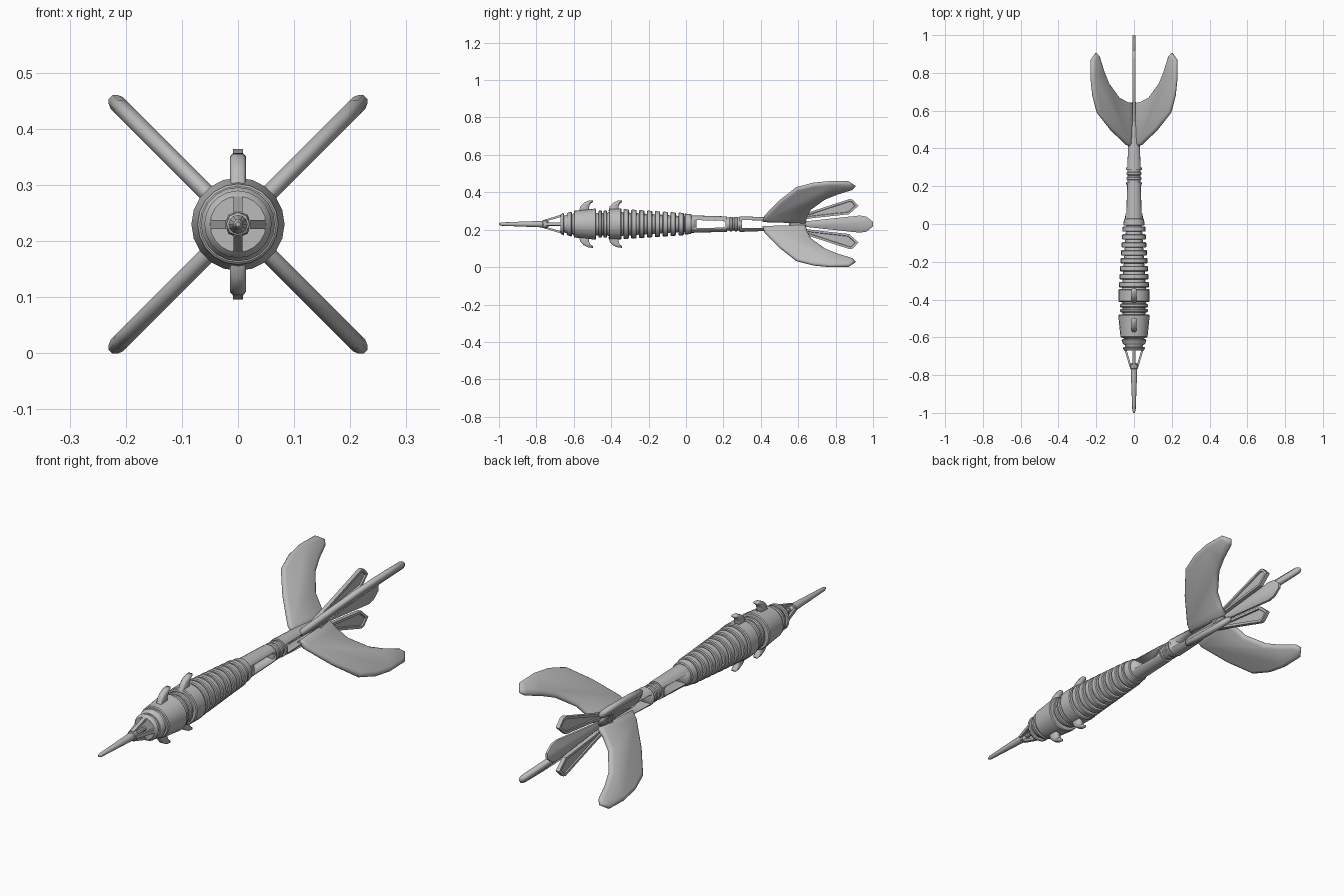
import bpy, bmesh, math
from mathutils import Matrix

AXIS_Z = 0.23
if "Cube" in bpy.data.objects:
    bpy.data.objects.remove(bpy.data.objects["Cube"], do_unlink=True)

grey = bpy.data.materials.new("plain grey")
grey.use_nodes = True
grey.diffuse_color = (0.5, 0.5, 0.5, 1)
grey.node_tree.nodes["Principled BSDF"].inputs["Base Color"].default_value = (0.5, 0.5, 0.5, 1)


def finish(name, bm, angle=0, smooth=35):
    """Turn a mesh built around the y axis into a placed, shaded object."""
    bmesh.ops.recalc_face_normals(bm, faces=bm.faces[:])
    bm.transform(Matrix.Translation((0, 0, AXIS_Z)) @ Matrix.Rotation(angle, 4, 'Y'))
    mesh = bpy.data.meshes.new(name)
    bm.to_mesh(mesh)
    bm.free()
    mesh.materials.append(grey)
    ob = bpy.data.objects.new(name, mesh)
    bpy.context.collection.objects.link(ob)
    bpy.ops.object.select_all(action='DESELECT')
    ob.select_set(True)
    bpy.context.view_layer.objects.active = ob
    bpy.ops.object.shade_smooth_by_angle(angle=math.radians(smooth))
    return ob


def lathe(name, profile, sides=20):
    """Closed solid of revolution from (y, radius) points."""
    bm = bmesh.new()
    rings = []
    for y, r in profile:
        rings.append([bm.verts.new((r * math.sin(a), y, r * math.cos(a)))
                      for a in (2 * math.pi * i / sides for i in range(sides))])
    for a, b in zip(rings, rings[1:]):
        for i in range(sides):
            j = (i + 1) % sides
            bm.faces.new((a[i], a[j], b[j], b[i]))
    bm.faces.new(rings[0])
    bm.faces.new(rings[-1])
    return finish(name, bm)


def plate(name, outline, thick, insets=(), angle=0, smooth=35):
    """Extrude a (y, radius) outline; insets are (width, depth) on both caps."""
    bm = bmesh.new()
    face = bm.faces.new([bm.verts.new((-thick / 2, y, r)) for y, r in outline])
    ext = bmesh.ops.extrude_face_region(bm, geom=[face])
    verts = [v for v in ext["geom"] if isinstance(v, bmesh.types.BMVert)]
    bmesh.ops.translate(bm, verts=verts, vec=(thick, 0, 0))
    bmesh.ops.recalc_face_normals(bm, faces=bm.faces[:])
    caps = [f for f in bm.faces if abs(f.normal.x) > 0.9]
    for width, depth in insets:
        for cap in caps:
            bmesh.ops.inset_region(bm, faces=[cap], thickness=width, depth=depth,
                                   use_even_offset=True)
    return finish(name, bm, angle, smooth)


def rib(y0, y1, r0, r1, core, c=0.004):
    """Profile points of one raised ring with softened edges."""
    return [(y0, core), (y0, r0 - c), (y0 + c, r0), (y1 - c, r1), (y1, r1 - c), (y1, core)]


# Needle point and its hub
lathe("needle_point", [(-1, 0.004), (-0.985, 0.009), (-0.78, 0.017), (-0.765, 0.017)], 12)
lathe("needle_hub", [(-0.77, 0.014), (-0.765, 0.021), (-0.745, 0.024), (-0.735, 0.014)], 8)
lathe("cage_core", [(-0.74, 0.009), (-0.64, 0.009)], 8)

# Open cage of four sloping struts
for i in range(4):
    plate(f"cage_strut_{i + 1}", [(-0.76, 0.012), (-0.76, 0.022), (-0.655, 0.054),
                                  (-0.655, 0.042)], 0.016, angle=i * math.pi / 2)

# Grip: nose rings, two barrels, then a run of tapering ribs
grip = rib(-0.67, -0.652, 0.054, 0.06, 0.045)
grip += rib(-0.637, -0.61, 0.06, 0.066, 0.05)
grip += rib(-0.6, -0.48, 0.072, 0.083, 0.06)
grip += rib(-0.468, -0.45, 0.073, 0.073, 0.06)
grip += rib(-0.442, -0.422, 0.073, 0.073, 0.06)
grip += rib(-0.412, -0.345, 0.082, 0.083, 0.065)
for i in range(8):
    y, r = -0.335 + i * 0.042, 0.08 - i * 0.0027
    grip += rib(y, y + 0.029, r, r - 0.001, r - 0.018)
grip += rib(-0.008, 0.03, 0.056, 0.053, 0.04)
lathe("ribbed_grip", grip)

# Backward-curving hooks above and below both barrels
for row, y in enumerate((-0.572, -0.415)):
    hook = [(0, 0.07), (0.008, 0.095), (0.025, 0.113), (0.05, 0.125), (0.074, 0.127),
            (0.074, 0.118), (0.06, 0.108), (0.053, 0.09), (0.055, 0.07)]
    for side in range(2):
        plate(f"hook_{row + 1}_{('top', 'bottom')[side]}", [(y + a, r) for a, r in hook],
              0.018, [(0.006, 0.005)], side * math.pi, 60)

# Shaft halves with slots cut through from side to side
front_shaft = lathe("front_shaft", [(0.02, 0.047), (0.22, 0.041)])
lathe("shaft_joint", [(0.21, 0.034)] + rib(0.232, 0.25, 0.039, 0.039, 0.034)
      + rib(0.258, 0.276, 0.039, 0.039, 0.034) + [(0.295, 0.034)])
rear_shaft = lathe("rear_shaft", [(0.285, 0.042), (0.42, 0.037), (0.56, 0.026),
                                  (0.62, 0.016), (0.66, 0.006)])
for shaft, y0, y1 in ((front_shaft, 0.055, 0.212), (rear_shaft, 0.3, 0.56)):
    cutter = plate("slot_cutter", [(y0, -0.021), (y0, 0.021), (y1 - 0.02, 0.019),
                                   (y1, 0.012), (y1, -0.012), (y1 - 0.02, -0.019)], 0.2)
    cutter.hide_render = True
    mod = shaft.modifiers.new("slot", 'BOOLEAN')
    mod.operation, mod.solver, mod.object = 'DIFFERENCE', 'EXACT', cutter
    bpy.context.view_layer.objects.active = shaft
    bpy.ops.object.modifier_apply(modifier=mod.name)
    bpy.data.objects.remove(cutter, do_unlink=True)

# Four swept diagonal fins, thicker in the middle
fin = [(0.41, 0.02), (0.42, 0.06), (0.5, 0.175), (0.59, 0.275), (0.68, 0.308), (0.77, 0.321),
       (0.87, 0.319), (0.905, 0.285), (0.888, 0.262), (0.81, 0.228), (0.743, 0.19),
       (0.668, 0.113), (0.645, 0.05), (0.64, 0.01)]
for i in range(4):
    plate(f"diagonal_fin_{i + 1}", fin, 0.01, [(0.006, 0.006), (0.009, 0.004)],
          math.radians(45 + 90 * i), 60)

# Upright tail: a plain centre petal between two framed petals
plate("centre_petal", [(0.55, -0.01), (0.55, 0.01), (0.66, 0.017), (0.93, 0.046), (0.965, 0.04),
                       (1.0, 0.012), (1.0, -0.012), (0.965, -0.04), (0.93, -0.046),
                       (0.66, -0.017)], 0.01, [(0.006, 0.004)])
petal = [(0.52, 0.008), (0.52, 0.021), (0.66, 0.064), (0.875, 0.134), (0.892, 0.13),
         (0.922, 0.098), (0.872, 0.053), (0.68, 0.032)]
for i, side in enumerate(("upper", "lower")):
    plate(f"{side}_petal", petal, 0.018, [(0.011, 0), (0.002, -0.006)], i * math.pi)
